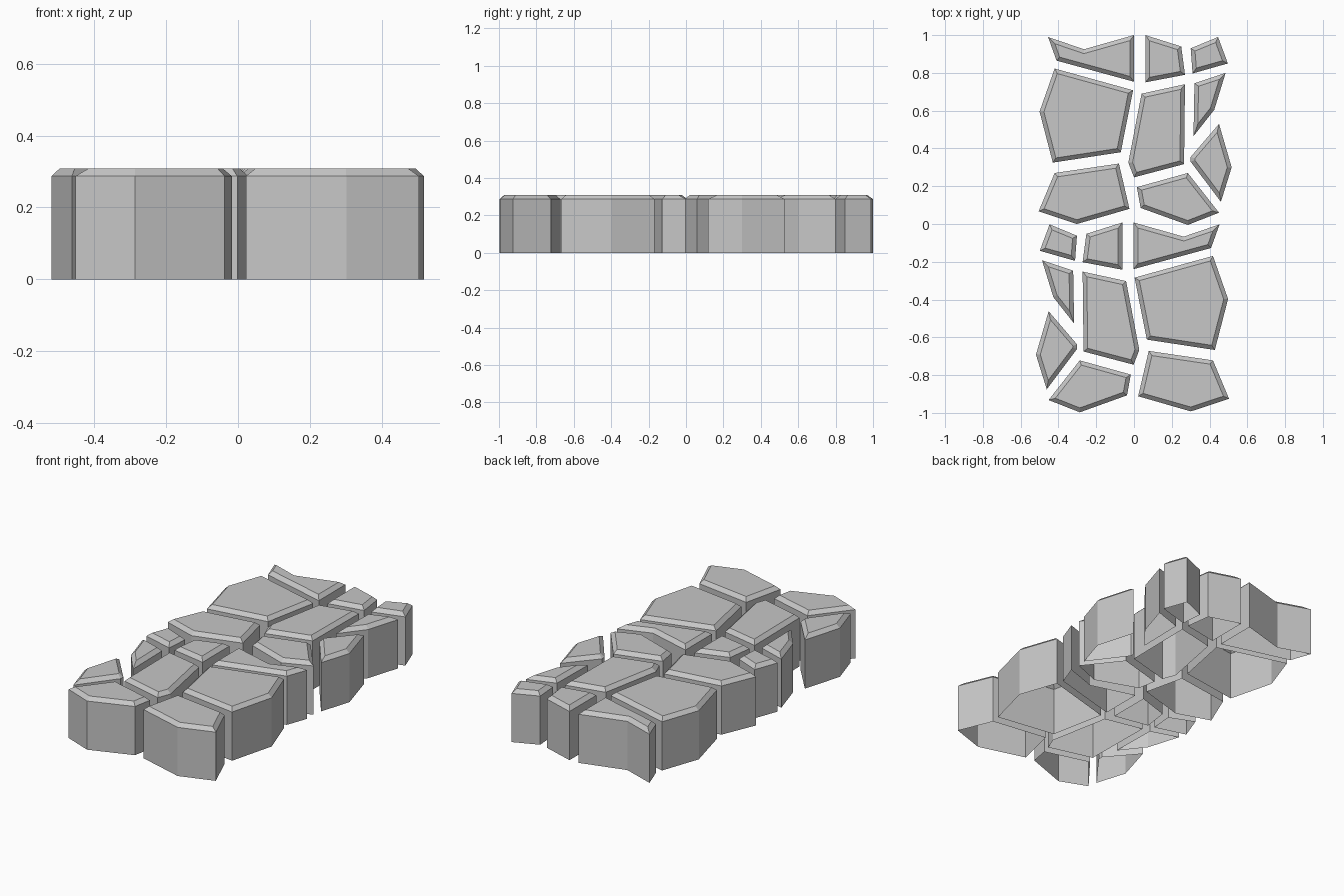
import bpy
import bmesh

cube = bpy.data.objects.get("Cube")
if cube:
    bpy.data.objects.remove(cube, do_unlink=True)

HEIGHT = 0.308      # full height of a paving stone
CHAMFER = 0.021     # height of the sloped rim
RIM = 0.022         # width of the sloped rim
ROW_SHIFT = 0.992   # distance between the two mirrored groups

# Stone colour
stone_grey = bpy.data.materials.new("stone_grey")
stone_grey.use_nodes = True
colour = (0.57, 0.57, 0.57, 1.0)
stone_grey.diffuse_color = colour
shader = next(n for n in stone_grey.node_tree.nodes if n.type == "BSDF_PRINCIPLED")
shader.inputs["Base Color"].default_value = colour

# Outline of every stone in one group
OUTLINES = {
    "notched_stone": [(-.455, .99), (-.265, .925), (0, 1), (0, .753), (-.41, .865)],
    "end_middle_stone": [(.06, 1), (.25, .94), (.27, .79), (.06, .75)],
    "end_corner_stone": [(.3, .93), (.445, .99), (.497, .85), (.31, .797)],
    "large_stone": [(-.42, .823), (-.005, .708), (-.07, .38), (-.43, .325), (-.5, .595)],
    "tall_stone": [(.04, .69), (.27, .74), (.265, .317), (0, .247), (-.03, .325)],
    "wedge_stone": [(.32, .745), (.485, .8), (.425, .605), (.315, .465)],
    "edge_stone": [(.45, .53), (.517, .3), (.46, .117), (.3, .33), (.3, .355)],
    "wide_stone": [(-.42, .27), (-.08, .32), (-.024, .08), (-.303, 0), (-.505, .067)],
    "inner_stone": [(.015, .195), (.285, .27), (.45, .06), (.285, -.005), (.035, .085)],
}


def make_stone(name, outline):
    """Extrude an outline into a hollow, open-bottomed cap with a chamfered rim."""
    bm = bmesh.new()
    base = bm.faces.new([bm.verts.new((x, y, 0)) for x, y in outline])
    result = bmesh.ops.extrude_face_region(bm, geom=[base], use_keep_orig=True)
    raised = [g for g in result["geom"] if isinstance(g, bmesh.types.BMVert)]
    bmesh.ops.translate(bm, verts=raised, vec=(0, 0, HEIGHT - CHAMFER))
    bmesh.ops.recalc_face_normals(bm, faces=bm.faces[:])

    # Sloped rim around the flat top
    bm.normal_update()
    top = max(bm.faces, key=lambda f: f.calc_center_median().z)
    bmesh.ops.inset_region(bm, faces=[top], thickness=RIM, use_even_offset=True)
    bmesh.ops.translate(bm, verts=top.verts[:], vec=(0, 0, CHAMFER))

    # Open underside
    underside = min(bm.faces, key=lambda f: f.calc_center_median().z)
    bmesh.ops.delete(bm, geom=[underside], context="FACES_ONLY")

    mesh = bpy.data.meshes.new(name)
    bm.to_mesh(mesh)
    bm.free()
    mesh.materials.append(stone_grey)
    stone = bpy.data.objects.new(name, mesh)
    bpy.context.collection.objects.link(stone)


# Back group, then the same group mirrored and moved to the front
for part, points in OUTLINES.items():
    make_stone("back_" + part, points)
    mirrored = [(-x - 0.002, y - ROW_SHIFT) for x, y in reversed(points)]
    make_stone("front_" + part, mirrored)
